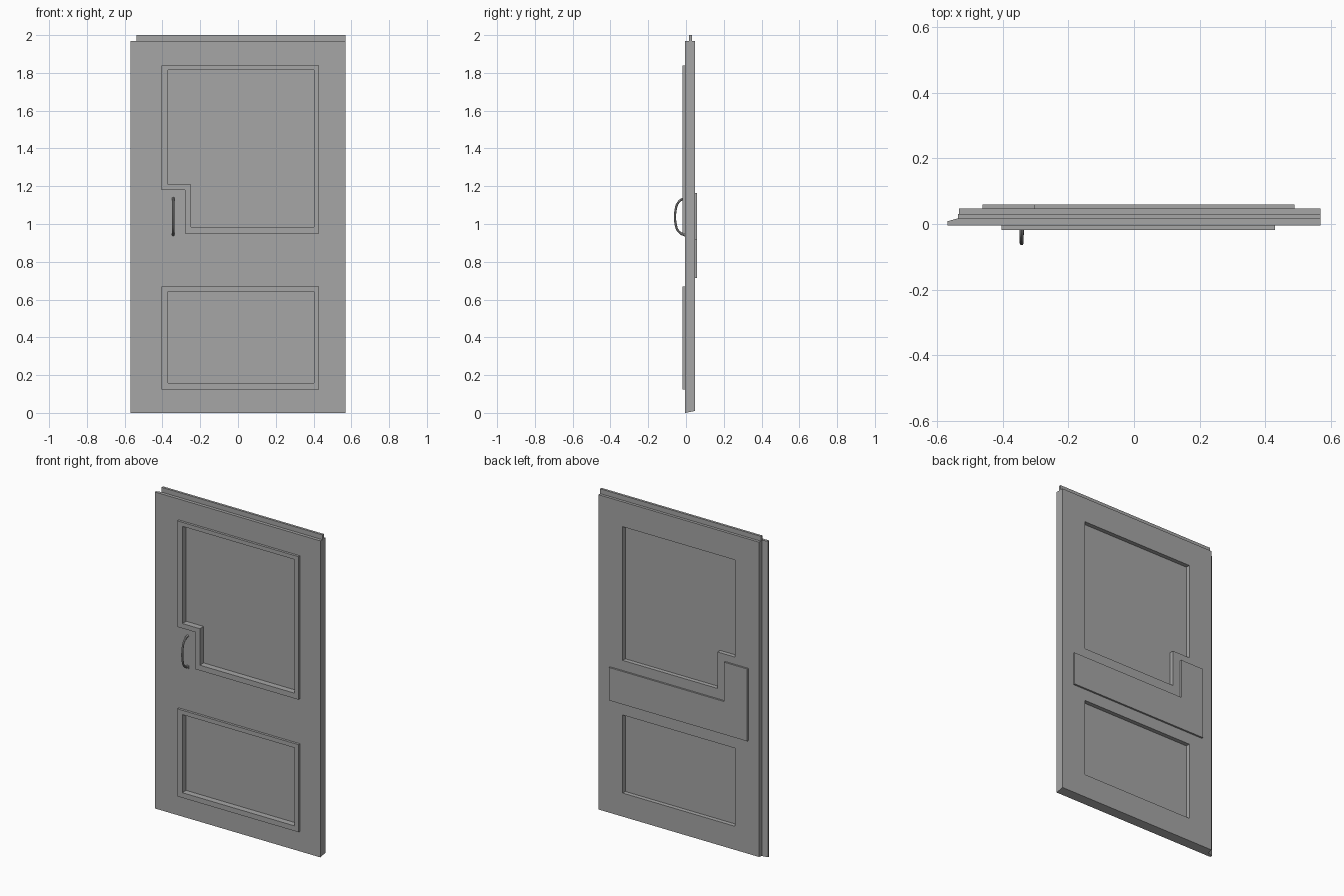
import bpy, bmesh, math
from mathutils import Vector

cube = bpy.data.objects.get("Cube")
if cube:
    bpy.data.objects.remove(cube, do_unlink=True)

grey = bpy.data.materials.new("plain_grey")
grey.use_nodes = True
shade = (0.38, 0.38, 0.38, 1)
grey.diffuse_color = shade
grey.node_tree.nodes["Principled BSDF"].inputs["Base Color"].default_value = shade


def make(name, bm):
    bmesh.ops.recalc_face_normals(bm, faces=bm.faces)
    mesh = bpy.data.meshes.new(name)
    bm.to_mesh(mesh)
    bm.free()
    mesh.materials.append(grey)
    ob = bpy.data.objects.new(name, mesh)
    bpy.context.collection.objects.link(ob)
    return ob


def extrude(bm, faces, vec):
    geo = bmesh.ops.extrude_face_region(bm, geom=faces)["geom"]
    bmesh.ops.translate(bm, vec=vec, verts=[v for v in geo if isinstance(v, bmesh.types.BMVert)])


def plate(name, outline, y0, y1, hole=None):
    """Upright x-z outline given thickness; an equal-count hole makes a frame."""
    bm = bmesh.new()
    outer = [bm.verts.new((x, y0, z)) for x, z in outline]
    if hole:
        inner = [bm.verts.new((x, y0, z)) for x, z in hole]
        n = len(outer)
        faces = [bm.faces.new((outer[i], outer[(i + 1) % n], inner[(i + 1) % n], inner[i]))
                 for i in range(n)]
    else:
        faces = [bm.faces.new(outer)]
    extrude(bm, faces, Vector((0, y1 - y0, 0)))
    return make(name, bm)


def rect(x0, x1, z0, z1):
    return [(x0, z0), (x1, z0), (x1, z1), (x0, z1)]


def notched(x0, x1, z0, z1, nx, nz):
    """Rectangle with its lower corner at x0 cut away."""
    return [(nx, z0), (x1, z0), (x1, z1), (x0, z1), (x0, nz), (nx, nz)]


FRONT, BACK, TOP = -0.004, 0.048, 1.97

# Door slab: plan profile with a slanted rebate flange, sloping underside
bm = bmesh.new()
plan = [(-0.57, FRONT), (0.57, FRONT), (0.57, BACK), (-0.535, BACK), (-0.535, 0.018), (-0.57, 0.008)]
base = bm.faces.new([bm.verts.new((x, y, 0)) for x, y in plan])
extrude(bm, [base], Vector((0, 0, TOP)))
for v in bm.verts:
    if v.co.z < 0.5:
        v.co.z = 0.2 * (v.co.y - FRONT)
slab = make("door_slab", bm)

# Openings, sunken panels and raised front mouldings
openings = {
    "upper": (notched(-0.405, 0.43, 0.95, 1.84, -0.28, 1.18),
              notched(-0.37, 0.403, 0.983, 1.815, -0.25, 1.21)),
    "lower": (rect(-0.405, 0.43, 0.125, 0.67), rect(-0.37, 0.403, 0.157, 0.643)),
}
for place, (outer, inner) in openings.items():
    cutter = plate(place + "_cutter", inner, -0.2, 0.2)
    cutter.hide_render = True
    cut = slab.modifiers.new("opening", "BOOLEAN")
    cut.object, cut.solver = cutter, "EXACT"
    bpy.context.view_layer.objects.active = slab
    bpy.ops.object.modifier_apply(modifier=cut.name)
    bpy.data.objects.remove(cutter, do_unlink=True)
    plate(place + "_panel", inner, 0.0185, 0.0215)
    plate(place + "_moulding", outer, -0.019, FRONT, inner)

# Top tongue and stepped rear plate
plate("top_tongue", rect(-0.538, 0.57, TOP, 2.0), 0.016, 0.031)
plate("rear_plate", [(-0.463, 0.715), (0.49, 0.715), (0.49, 0.92),
                     (-0.302, 0.92), (-0.302, 1.165), (-0.463, 1.165)], BACK, 0.059)

# Pull handle: bowed rod, thicker at its feet
path = [(0.0, 0.943, 1.5), (-0.02, 0.947, 1.2), (-0.04, 0.962, 1), (-0.053, 0.99, 1),
        (-0.053, 1.085, 1), (-0.04, 1.115, 1), (-0.02, 1.131, 1.1), (0.0, 1.135, 1.3)]
curve = bpy.data.curves.new("pull_handle", "CURVE")
curve.dimensions = "3D"
curve.bevel_depth, curve.bevel_resolution = 0.006, 2
curve.resolution_u = 4
curve.use_fill_caps = True
spline = curve.splines.new("BEZIER")
spline.bezier_points.add(len(path) - 1)
for p, (y, z, r) in zip(spline.bezier_points, path):
    p.co, p.radius = (-0.343, y, z), r
    p.handle_left_type = p.handle_right_type = "AUTO"
curve.materials.append(grey)
handle = bpy.data.objects.new("pull_handle", curve)
bpy.context.collection.objects.link(handle)
bpy.ops.object.select_all(action="DESELECT")
handle.select_set(True)
bpy.context.view_layer.objects.active = handle
bpy.ops.object.convert(target="MESH")
bpy.ops.object.shade_smooth_by_angle(angle=math.radians(40))

# Small mounting foot under the handle
plate("handle_foot", rect(-0.352, -0.334, 0.932, 0.952), -0.009, FRONT)
